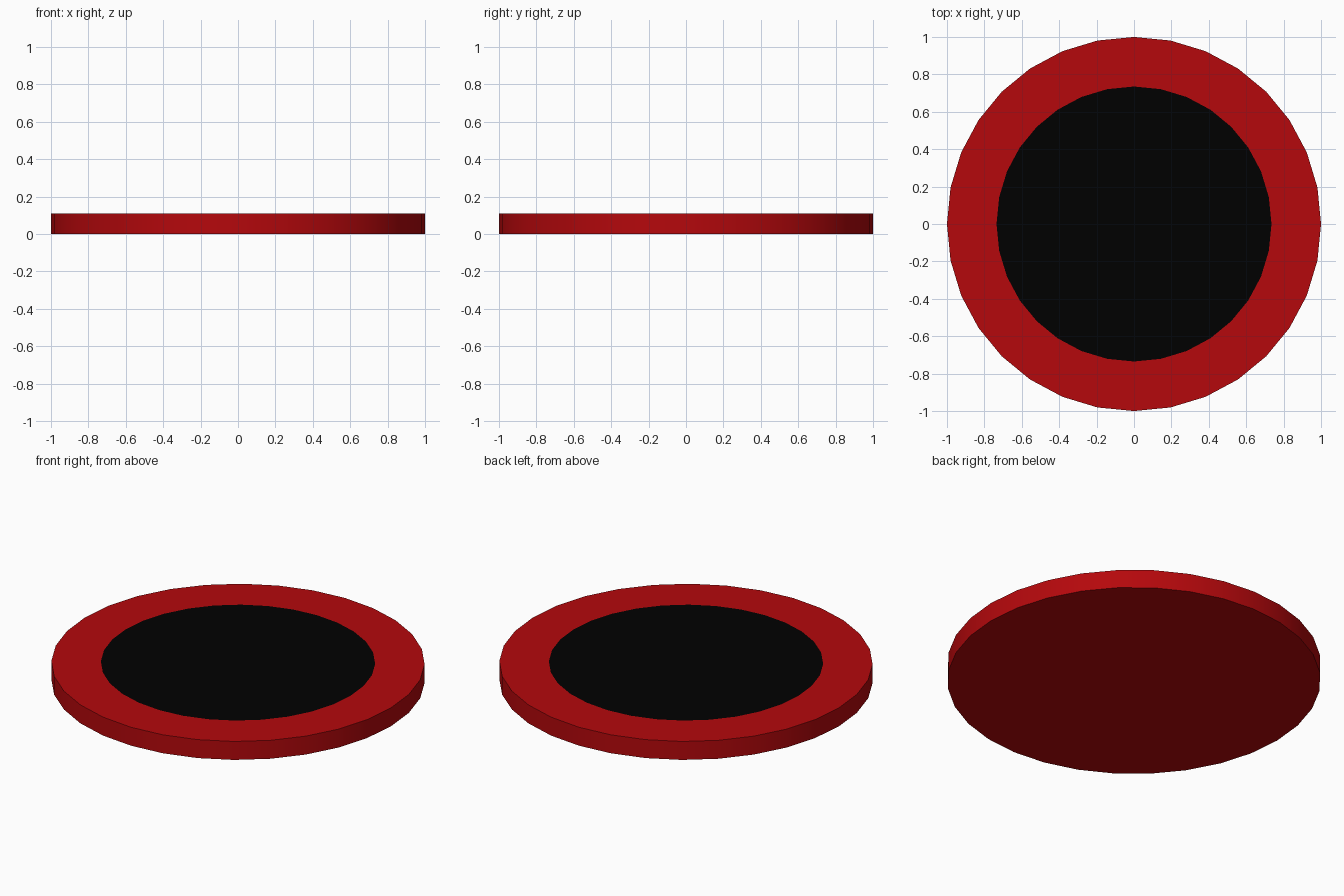
import bpy, bmesh

if "Cube" in bpy.data.objects:
    bpy.data.objects.remove(bpy.data.objects["Cube"])

SIDES, RADIUS, INNER, HEIGHT = 32, 1.0, 0.735, 0.109


def material(name, color):
    m = bpy.data.materials.new(name)
    m.diffuse_color = color
    m.use_nodes = True
    m.node_tree.nodes["Principled BSDF"].inputs["Base Color"].default_value = m.diffuse_color
    return m


# round puck, standing on the ground
bm = bmesh.new()
bmesh.ops.create_cone(bm, cap_ends=True, segments=SIDES,
                      radius1=RADIUS, radius2=RADIUS, depth=HEIGHT)
bmesh.ops.translate(bm, verts=bm.verts, vec=(0, 0, HEIGHT / 2))

# flush black centre, inset into the top face
top = max(bm.faces, key=lambda f: f.calc_center_median().z)
ring = bmesh.ops.extrude_discrete_faces(bm, faces=[top])["faces"][0]
bmesh.ops.scale(bm, verts=ring.verts, vec=(INNER / RADIUS, INNER / RADIUS, 1))
ring.material_index = 1

mesh = bpy.data.meshes.new("round_pad")
bm.to_mesh(mesh)
bm.free()
mesh.materials.append(material("red", (0.46, 0.0024, 0.0036, 1)))
mesh.materials.append(material("black", (0.0, 0.0, 0.0, 1)))

pad = bpy.data.objects.new("round_pad", mesh)
bpy.context.collection.objects.link(pad)

# smooth rim with crisp top and bottom edges
bpy.context.view_layer.objects.active = pad
pad.select_set(True)
bpy.ops.object.shade_smooth_by_angle()
